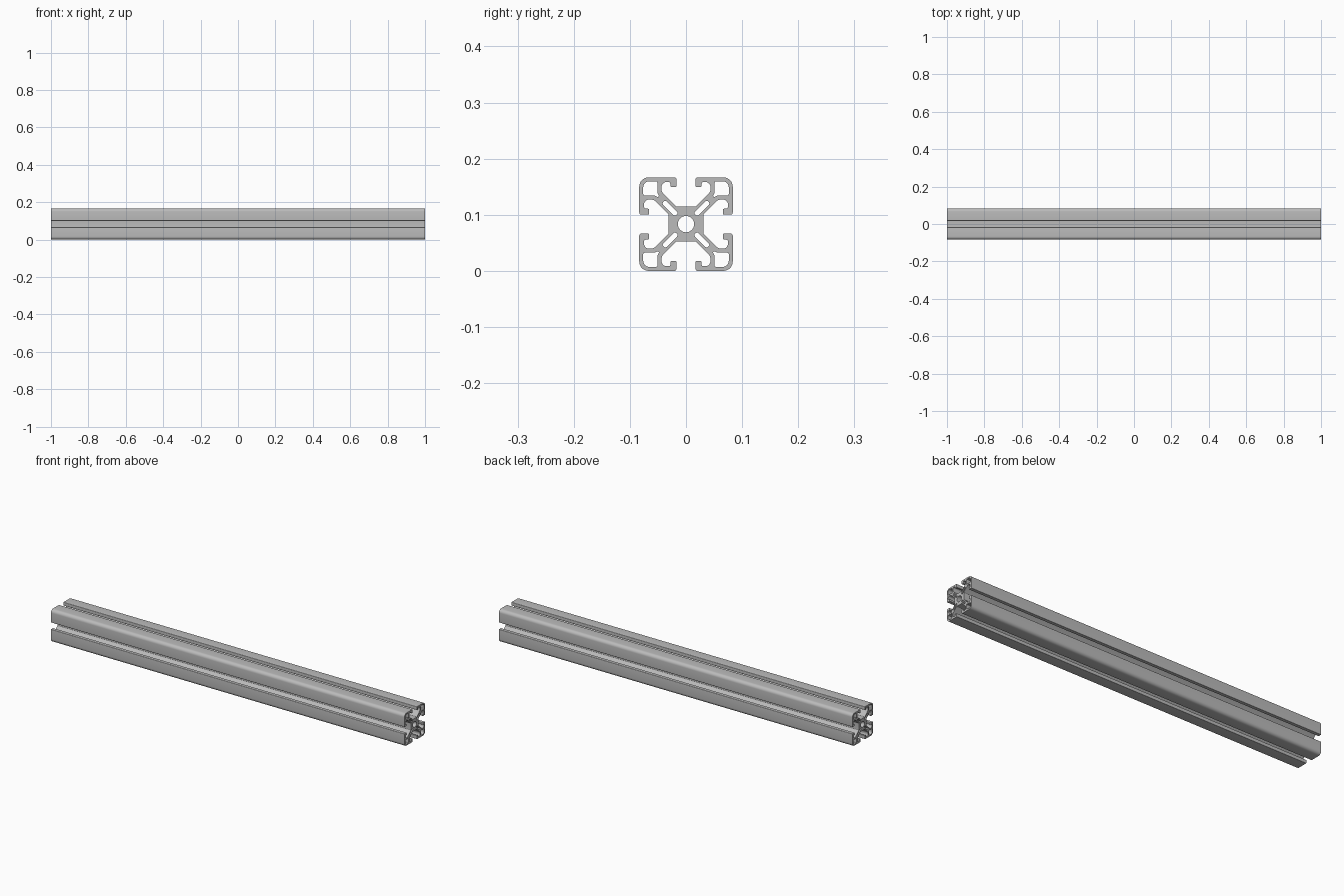
import bpy, bmesh, math
from mathutils import Vector

cube = bpy.data.objects.get("Cube")
if cube:
    bpy.data.objects.remove(cube, do_unlink=True)

HALF = 20.0            # half width of the section in millimetres
SCALE = 1 / 240        # millimetres to scene units


def rounded(corners):
    """Turn (x, y, radius) corners into a closed outline with arc fillets."""
    out = []
    for i, (x, y, r) in enumerate(corners):
        p = Vector((x, y))
        a = (Vector(corners[i - 1][:2]) - p).normalized()
        b = (Vector(corners[(i + 1) % len(corners)][:2]) - p).normalized()
        half = a.angle(b) / 2
        centre = p + (a + b).normalized() * (r / math.sin(half))
        start = p + a * (r / math.tan(half)) - centre
        end = p + b * (r / math.tan(half)) - centre
        sweep = start.angle_signed(end)
        steps = max(2, math.ceil(abs(sweep) / math.radians(14)))
        for s in range(steps + 1):
            t = -sweep * s / steps
            c, n = math.cos(t), math.sin(t)
            out.append(centre + Vector((start.x * c - start.y * n, start.x * n + start.y * c)))
    return out


def turned(points, quarter):
    """Rotate corners clockwise by quarter turns."""
    for _ in range(quarter):
        points = [(y, -x, r) for x, y, r in points]
    return points


def circle(radius, count=32):
    return [Vector((radius * math.cos(k * math.tau / count),
                    radius * math.sin(k * math.tau / count))) for k in range(count)]


# Half a T-slot, from the core out to the lip; mirrored about the diagonal
half_slot = [(4.2, 7.5, 0.4), (10.5, 13.8, 3.0), (10.5, 18.0, 2.2), (6.8, 18.0, 0.7),
             (6.5, 15.8, 0.4), (4.1, 15.8, 0.4), (4.1, HALF, 0.8)]
quarter = half_slot + [(HALF, HALF, 4.0)] + [(y, x, r) for x, y, r in reversed(half_slot)]

# Hollow corner chamber and the diagonal slit inside each arm
chamber = [(12.2, 18.3, 0.8), (18.3, 18.3, 2.6), (18.3, 12.2, 0.8),
           (13.4, 12.2, 1.2), (11.0, 11.0, 0.5), (12.2, 13.4, 1.2)]
w = 0.75
slit = [(4.0 - w, 4.0 + w, 0.9), (9.6 - w, 9.6 + w, 0.9),
        (9.6 + w, 9.6 - w, 0.9), (4.0 + w, 4.0 - w, 0.9)]

outer = []
for q in range(4):
    outer += turned(quarter, q)
loops = [rounded(outer), circle(3.5)]
for q in range(4):
    loops += [rounded(turned(chamber, q)), rounded(turned(slit, q))]

# Fill the section and sweep it along x
bm = bmesh.new()
edges = []
for loop in loops:
    verts = [bm.verts.new((-1, p.x * SCALE, (p.y + HALF) * SCALE)) for p in loop]
    edges += [bm.edges.new((v, verts[(i + 1) % len(verts)])) for i, v in enumerate(verts)]
bmesh.ops.triangle_fill(bm, edges=edges, use_beauty=True, normal=(-1, 0, 0))
swept = bmesh.ops.extrude_face_region(bm, geom=bm.faces[:], use_keep_orig=True)
bmesh.ops.translate(bm, vec=(2, 0, 0),
                    verts=[g for g in swept["geom"] if isinstance(g, bmesh.types.BMVert)])
bmesh.ops.recalc_face_normals(bm, faces=bm.faces[:])

mesh = bpy.data.meshes.new("slotted_rail")
bm.to_mesh(mesh)
bm.free()
rail = bpy.data.objects.new("slotted_rail", mesh)
bpy.context.collection.objects.link(rail)

# Plain aluminium grey
grey = bpy.data.materials.new("aluminium_grey")
grey.use_nodes = True
colour = (0.5, 0.5, 0.5, 1)
grey.diffuse_color = colour
grey.node_tree.nodes["Principled BSDF"].inputs["Base Color"].default_value = colour
mesh.materials.append(grey)

bpy.ops.object.select_all(action="DESELECT")
rail.select_set(True)
bpy.context.view_layer.objects.active = rail
bpy.ops.object.shade_smooth_by_angle(angle=math.radians(30))
